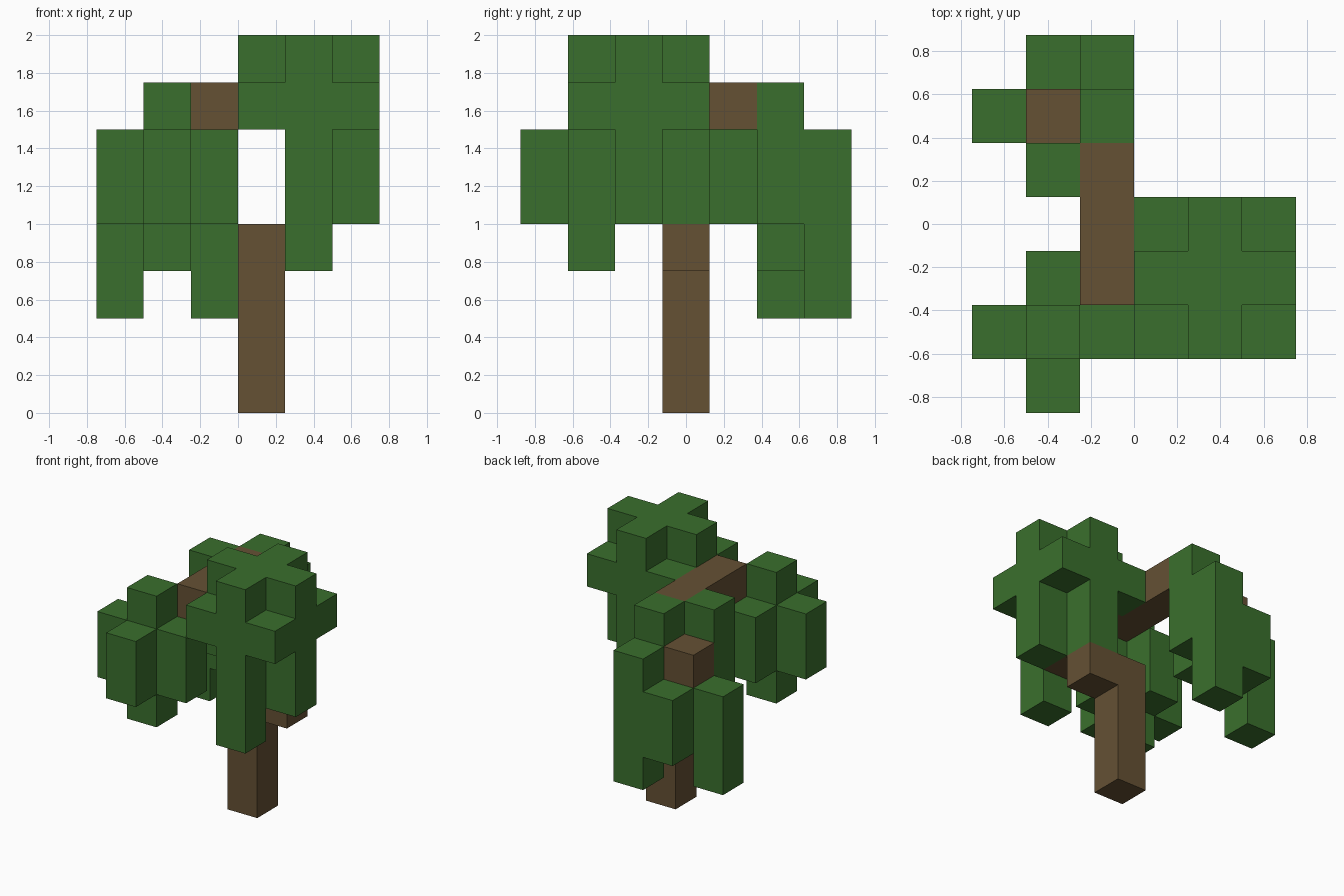
import bpy, bmesh
from mathutils import Vector

cube = bpy.data.objects.get("Cube")
if cube:
    bpy.data.objects.remove(cube, do_unlink=True)

CELL = 0.25
ORIGIN = Vector((-0.75, -0.875, 0))


def material(name, rgb):
    mat = bpy.data.materials.new(name)
    mat.use_nodes = True
    mat.diffuse_color = (*rgb, 1)
    mat.node_tree.nodes["Principled BSDF"].inputs["Base Color"].default_value = (*rgb, 1)
    return mat


bark = material("bark_brown", (0.130, 0.082, 0.034))
leaf = material("leaf_green", (0.042, 0.159, 0.026))


def column(i, j, low, high):
    """Vertical run of grid cells from level low to high."""
    return {(i, j, k) for k in range(low, high + 1)}


def cross(i, j, low, high):
    """Four vertical runs around a centre column."""
    return set().union(*(column(i + a, j + b, low, high)
                         for a, b in ((1, 0), (-1, 0), (0, 1), (0, -1))))


# Trunk with its sideways step, rising core and long upper branch
trunk = column(3, 3, 0, 3) | column(4, 3, 3, 3) | column(4, 2, 4, 6)
branch = {(i, j, 6) for i, j in ((3, 2), (2, 2), (2, 3), (2, 4))} | {(1, 5, 5)}

# Tall crown: cross on top, square layer, hanging sides
crown = cross(4, 2, 7, 7) | {(4, 2, 7)}
crown |= {(i, j, 6) for i in (3, 4, 5) for j in (1, 2, 3)} - trunk - branch
crown |= column(4, 1, 3, 5) | column(4, 3, 4, 5) | column(5, 2, 4, 5)

# Front cluster: raised middle with four petals
front_cluster = column(1, 1, 3, 6) | cross(1, 1, 4, 5)

# Back cluster: drooping columns of different lengths
back_cluster = (column(1, 5, 3, 4) | column(2, 5, 4, 6) | column(1, 4, 4, 6)
                | column(2, 6, 2, 5) | column(1, 6, 3, 4) | column(0, 5, 2, 4))

parts = {"trunk": (trunk, bark), "branch": (branch, bark), "crown_leaves": (crown, leaf),
         "front_leaves": (front_cluster, leaf), "back_leaves": (back_cluster, leaf)}
solid = set().union(*(cells for cells, _ in parts.values()))


def build(name, cells, mat):
    """Skin the cells with outward faces wherever the neighbour is empty."""
    bm = bmesh.new()
    for cell in sorted(cells):
        centre = ORIGIN + (Vector(cell) + Vector((0.5, 0.5, 0.5))) * CELL
        for axis in range(3):
            for sign in (-1, 1):
                n = Vector((0, 0, 0))
                n[axis] = sign
                if tuple(int(c + d) for c, d in zip(cell, n)) in solid:
                    continue
                u = Vector((0, 0, 0))
                u[(axis + 1) % 3] = 1
                v = n.cross(u)
                bm.faces.new([bm.verts.new(centre + (n + a * u + b * v) * CELL / 2)
                              for a, b in ((-1, -1), (1, -1), (1, 1), (-1, 1))])
    bmesh.ops.remove_doubles(bm, verts=bm.verts, dist=0.001)
    mesh = bpy.data.meshes.new(name)
    bm.to_mesh(mesh)
    bm.free()
    mesh.materials.append(mat)
    bpy.context.collection.objects.link(bpy.data.objects.new(name, mesh))


for part, (cells, mat) in parts.items():
    build(part, cells, mat)
